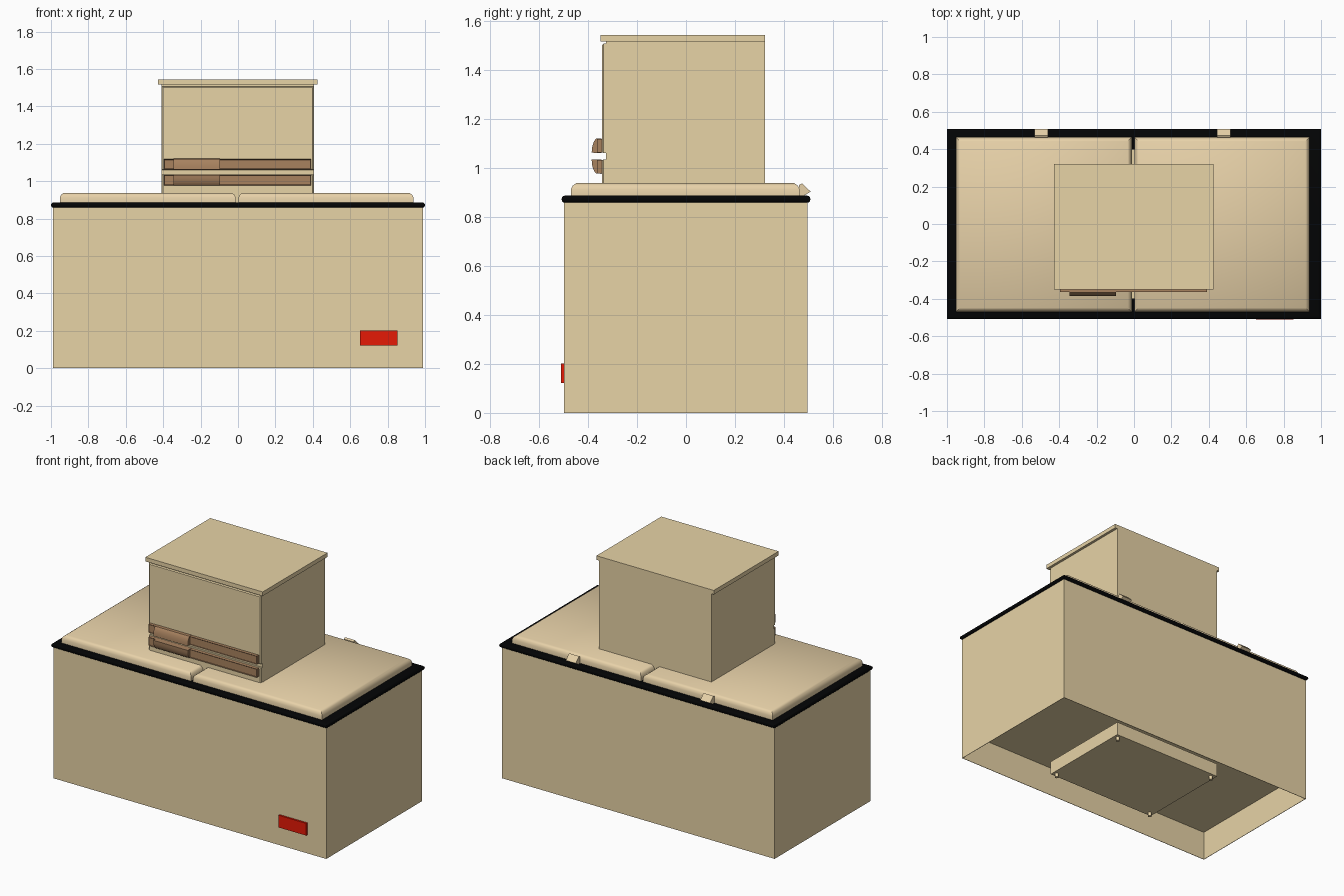
import bpy, bmesh, math
from mathutils import Vector

if "Cube" in bpy.data.objects:
    bpy.data.objects.remove(bpy.data.objects["Cube"])


def srgb(r, g, b):
    lin = [c / 255 / 12.92 if c / 255 <= 0.04045 else ((c / 255 + 0.055) / 1.055) ** 2.4 for c in (r, g, b)]
    return (*lin, 1)


def material(name, rgb):
    m = bpy.data.materials.new(name)
    m.diffuse_color = srgb(*rgb)
    m.use_nodes = True
    m.node_tree.nodes["Principled BSDF"].inputs["Base Color"].default_value = m.diffuse_color
    return m


TAN = material("tan", (231, 211, 166))
LID = material("warm tan", (231, 209, 168))
BROWN = material("brown", (168, 130, 95))
BLACK = material("black", (3, 4, 5))
RED = material("red", (230, 25, 6))


def make(name, bm, mat, smooth=False):
    bmesh.ops.recalc_face_normals(bm, faces=bm.faces)
    me = bpy.data.meshes.new(name)
    bm.to_mesh(me)
    bm.free()
    ob = bpy.data.objects.new(name, me)
    bpy.context.collection.objects.link(ob)
    me.materials.append(mat)
    if smooth:
        bpy.ops.object.select_all(action='DESELECT')
        ob.select_set(True)
        bpy.context.view_layer.objects.active = ob
        bpy.ops.object.shade_smooth_by_angle(angle=math.radians(40))
    return ob


def box_bm(x, y, z):
    bm = bmesh.new()
    bmesh.ops.create_cube(bm, size=1)
    for v in bm.verts:
        v.co = Vector([r[0] if c < 0 else r[1] for c, r in zip(v.co, (x, y, z))])
    return bm


def box(name, x, y, z, mat):
    return make(name, box_bm(x, y, z), mat)


def extrude_x(name, profile, x0, x1, mat, smooth=False):
    """Sweep a (y, z) outline along x."""
    bm = bmesh.new()
    face = bm.faces.new([bm.verts.new((x0, y, z)) for y, z in profile])
    ext = bmesh.ops.extrude_face_region(bm, geom=[face])
    bmesh.ops.translate(bm, vec=(x1 - x0, 0, 0),
                        verts=[g for g in ext["geom"] if isinstance(g, bmesh.types.BMVert)])
    return make(name, bm, mat, smooth)


def stacked_rings(bm, x, y, section):
    """Rectangles of (inset, z) joined into walls; returns the rings."""
    rings = [[bm.verts.new(p) for p in ((x[0] + i, y[0] + i, z), (x[1] - i, y[0] + i, z),
                                        (x[1] - i, y[1] - i, z), (x[0] + i, y[1] - i, z))]
             for i, z in section]
    for a, b in zip(rings, rings[1:]):
        for k in range(4):
            n = (k + 1) % 4
            bm.faces.new((a[k], a[n], b[n], b[k]))
    return rings


# Chest walls: open sleeve with a raised floor
bm = box_bm((-0.99, 0.989), (-0.498, 0.496), (0, 0.86))
bmesh.ops.delete(bm, geom=[f for f in bm.faces if abs(f.normal.z) > 0.5], context='FACES_ONLY')
walls = make("chest_walls", bm, TAN)
thick = walls.modifiers.new("thickness", 'SOLIDIFY')
thick.thickness = 0.004
thick.offset = -1
box("chest_floor", (-0.987, 0.986), (-0.495, 0.493), (0.195, 0.205), TAN)

# Black gasket frame around the opening, rounded on the outside
R = 0.015
section = [(0.11, 0.872 - R)]
for k in range(7):
    a = math.radians(-90 + 30 * k)
    section.append((R * (1 - math.cos(a)), 0.872 + R * math.sin(a)))
section += [(0.11, 0.872 + R), (0.11, 0.872 - R)]
bm = bmesh.new()
stacked_rings(bm, (-1, 1), (-0.508, 0.508), section)
bmesh.ops.remove_doubles(bm, verts=bm.verts, dist=0.0001)
make("gasket_frame", bm, BLACK, True)

# Two lids with softened upper edges
for side, x in (("left", (-0.953, -0.012)), ("right", (0.002, 0.938))):
    bm = bmesh.new()
    rings = stacked_rings(bm, x, (-0.47, 0.464), [(0, 0.885), (0, 0.912), (0.007, 0.927), (0.022, 0.938)])
    bm.faces.new(rings[0])
    bm.faces.new(rings[-1])
    make(side + "_lid", bm, LID, True)

# Hinges at the back
hinge = [(0.462, 0.887), (0.462, 0.930), (0.474, 0.937), (0.509, 0.903), (0.482, 0.887)]
for side, x in (("left", -0.495), ("right", 0.48)):
    extrude_x(side + "_hinge", hinge, x - 0.036, x + 0.036, LID)

# Red badge on the chest front
box("red_badge", (0.652, 0.852), (-0.51, -0.496), (0.121, 0.201), RED)

# Cabinet standing in the chest, with its base below the floor
box("cabinet_body", (-0.41, 0.407), (-0.327, 0.322), (0.205, 1.52), TAN)
box("cabinet_top", (-0.427, 0.424), (-0.35, 0.322), (1.516, 1.543), TAN)
box("cabinet_plinth", (-0.25, 0.25), (-0.17, 0.17), (0.1, 0.205), TAN)
box("cabinet_base", (-0.41, 0.407), (-0.327, 0.322), (0.025, 0.115), TAN)
for i, sx in enumerate((-1, 1)):
    for j, y in enumerate((-0.3, 0.295)):
        bm = bmesh.new()
        bmesh.ops.create_cone(bm, cap_ends=True, segments=10, radius1=0.012, radius2=0.012, depth=0.028)
        bmesh.ops.translate(bm, verts=bm.verts, vec=(sx * 0.38, y, 0.014))
        make(f"foot_{i}{j}", bm, TAN, True)

# Doors with slightly bevelled fronts
for name, z in (("upper_door", (1.06, 1.507)), ("lower_door", (0.21, 1.035))):
    bm = box_bm((-0.408, 0.405), (-0.343, -0.327), z)
    edges = [e for e in bm.edges if all(v.co.y < -0.34 for v in e.verts)]
    bmesh.ops.bevel(bm, geom=edges, offset=0.006, segments=1, affect='EDGES')
    make(name, bm, TAN)

# Each door has a full-width brown strip and a curved grip
MID = 1.048
for name, s in (("upper", 1), ("lower", -1)):
    z = sorted((MID + s * 0.015, MID + s * 0.070))
    bm = box_bm((-0.396, 0.391), (-0.364, -0.34), z)
    bmesh.ops.recalc_face_normals(bm, faces=bm.faces)
    front = [f for f in bm.faces if f.normal.y < -0.5]
    bmesh.ops.inset_region(bm, faces=front, thickness=0.005, depth=-0.004)
    make(name + "_handle_strip", bm, BROWN)
    grip = [(-0.345, MID + s * 0.013), (-0.385, MID + s * 0.014)]
    for k in range(1, 6):
        a = k / 5 * math.radians(70)
        grip.append((-0.357 - 0.028 * math.cos(a), MID + s * (0.014 + 0.061 * math.sin(a))))
    grip.append((-0.345, MID + s * 0.072))
    extrude_x(name + "_handle_grip", grip, -0.345, -0.095, BROWN, True)
